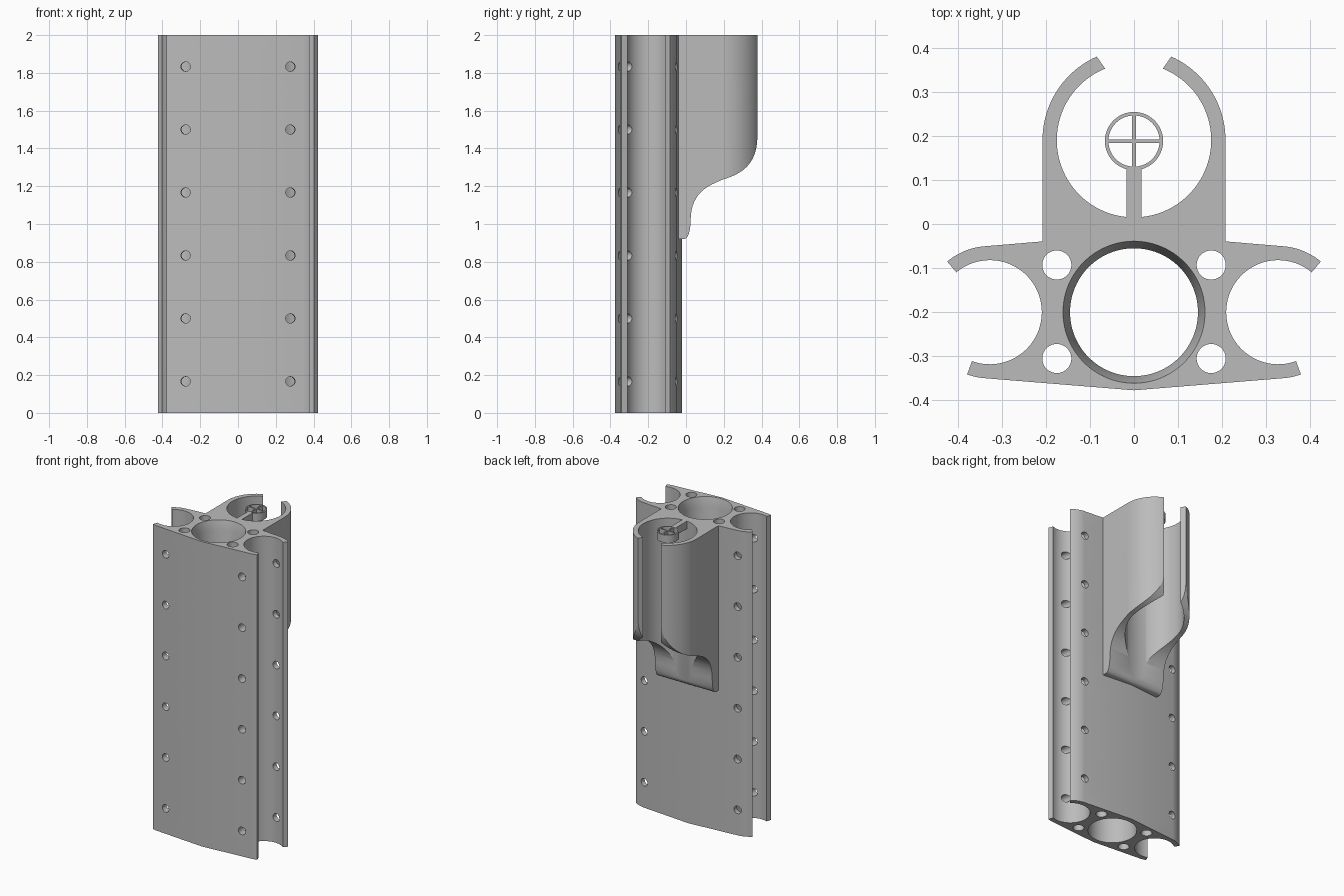
import bpy, bmesh
from math import cos, sin, pi, radians, atan2
from mathutils import Vector, Matrix
from mathutils.geometry import interpolate_bezier

if "Cube" in bpy.data.objects:
    bpy.data.objects.remove(bpy.data.objects["Cube"])

grey = bpy.data.materials.new("grey")
grey.use_nodes = True
COLOUR = (0.5, 0.5, 0.5, 1)
grey.diffuse_color = COLOUR
grey.node_tree.nodes["Principled BSDF"].inputs["Base Color"].default_value = COLOUR

H = 2.0


def arc(cx, cy, r, a0, a1, n=32):
    """Points along an arc, angles in degrees."""
    return [(cx + r * cos(radians(a0 + (a1 - a0) * i / n)),
             cy + r * sin(radians(a0 + (a1 - a0) * i / n))) for i in range(n + 1)]


def prism(bm, pts, lo, hi, place=None):
    """Extrude a flat outline from lo to hi; place maps (u, v, w) to 3D."""
    place = place or (lambda u, v, w: (u, v, w))
    low = [bm.verts.new(place(u, v, lo)) for u, v in pts]
    top = [bm.verts.new(place(u, v, hi)) for u, v in pts]
    bm.faces.new(low)
    bm.faces.new(top)
    for i in range(len(pts)):
        j = (i + 1) % len(pts)
        bm.faces.new((low[i], low[j], top[j], top[i]))


def lathe(bm, profile, matrix, n=64):
    """Closed solid of revolution from (radius, height) pairs."""
    rings = [[bm.verts.new(matrix @ Vector((r * cos(2 * pi * k / n), r * sin(2 * pi * k / n), z)))
              for k in range(n)] for r, z in profile]
    for a, b in zip(rings, rings[1:]):
        for k in range(n):
            m = (k + 1) % n
            bm.faces.new((a[k], a[m], b[m], b[k]))
    bm.faces.new(rings[0])
    bm.faces.new(rings[-1])


def finish(bm, name):
    bmesh.ops.recalc_face_normals(bm, faces=bm.faces[:])
    mesh = bpy.data.meshes.new(name)
    bm.to_mesh(mesh)
    bm.free()
    mesh.materials.append(grey)
    obj = bpy.data.objects.new(name, mesh)
    bpy.context.collection.objects.link(obj)
    return obj


def select(obj):
    bpy.ops.object.select_all(action='DESELECT')
    obj.select_set(True)
    bpy.context.view_layer.objects.active = obj


def boolean(obj, cutter, operation):
    select(obj)
    mod = obj.modifiers.new("cut", 'BOOLEAN')
    mod.operation, mod.object, mod.solver = operation, cutter, 'EXACT'
    bpy.ops.object.modifier_apply(modifier=mod.name)
    bpy.data.objects.remove(cutter)


def smooth(obj):
    select(obj)
    bpy.ops.object.shade_smooth_by_angle(angle=radians(25))


# Main body: shallow wedge section with an open round groove on each side
GX, GY = 0.327, -0.2
right_half = ([(0, -0.377)]
              + arc(GX, GY, 0.15, -86, -70, 6)
              + arc(GX, GY, 0.118, -70, -310, 56)
              + arc(GX, GY, 0.15, 50, 83, 10)
              + [(0, -0.022)])
left_half = [(-x, y) for x, y in reversed(right_half[1:-1])]
bm = bmesh.new()
prism(bm, right_half + left_half, 0, H)
body = finish(bm, "main_body")

# Central bore with a widened mouth, and four small bores
bm = bmesh.new()
lathe(bm, [(0.145, -0.1), (0.145, H - 0.06), (0.161, H), (0.161, H + 0.1)],
      Matrix.Translation((0, GY, 0)), 96)
for x in (-0.175, 0.175):
    for y in (-0.093, -0.305):
        lathe(bm, [(0.033, -0.1), (0.033, H + 0.1)], Matrix.Translation((x, y, 0)), 40)
boolean(body, finish(bm, "bore_cutter"), 'DIFFERENCE')

# Screw holes square to the front and back walls
bm = bmesh.new()
for side in (-1, 1):
    for x, y, back in ((0.277, -0.35, -1), (0.338, -0.06, 1)):
        normal = Vector((side * 0.08, back, 0)).normalized()
        turn = normal.to_track_quat('Z', 'Y').to_matrix().to_4x4()
        for i in range(6):
            spot = Matrix.Translation((side * x, y, H * (i + 0.5) / 6))
            lathe(bm, [(0.025, -0.08), (0.025, 0.08)], spot @ turn, 24)
boolean(body, finish(bm, "screw_hole_cutter"), 'DIFFERENCE')
smooth(body)

# Rear sleeve: slotted round channel on a straight-sided root
CY, OUT, INN = 0.19, 0.2075, 0.175
half = ([(0, -0.028), (OUT, -0.045)]
        + arc(0, CY, OUT, 0, 66, 24)
        + arc(0, CY, INN, 68, -90, 56))
bm = bmesh.new()
prism(bm, half + [(-x, y) for x, y in reversed(half[1:-1])], 0.8, H)
sleeve = finish(bm, "rear_sleeve")

# Sweeping lower edge of the sleeve, shaped as a side profile
curve = [(-0.01, 0.92), (0.015, 0.925), (0.024, 0.97), (0.025, 1.03),
         (0.03, 1.17), (0.12, 1.205), (0.2, 1.237),
         (0.29, 1.265), (0.375, 1.31), (0.378, 1.46)]
side_profile = [(-0.1, 0.92)]
for k in (0, 3, 6):
    points = interpolate_bezier(*[Vector((u, v, 0)) for u, v in curve[k:k + 4]], 17)
    side_profile += [(p.x, p.y) for p in points[:-1]]
side_profile += [curve[-1], (0.5, 1.6), (0.5, 2.2), (-0.1, 2.2)]
bm = bmesh.new()
prism(bm, side_profile, -0.5, 0.5, lambda u, v, w: (w, u, v))
boolean(sleeve, finish(bm, "edge_cutter"), 'INTERSECT')
smooth(sleeve)

# Guide ring with crossed bars, held by a spoke near the top
DEPTH = 0.05
bm = bmesh.new()
n = 64
outer, inner = arc(0, 0.188, 0.066, 0, 360, n), arc(0, 0.188, 0.058, 0, 360, n)
loops = [[bm.verts.new((x, y, z)) for x, y in pts[:-1]]
         for pts, z in ((outer, H), (inner, H), (inner, H - DEPTH), (outer, H - DEPTH))]
for a, b in zip(loops, loops[1:] + loops[:1]):
    for k in range(n):
        m = (k + 1) % n
        bm.faces.new((a[k], a[m], b[m], b[k]))
smooth(finish(bm, "guide_ring"))


def bar(name, x, y0, y1):
    bm = bmesh.new()
    prism(bm, [(-x, y0), (x, y0), (x, y1), (-x, y1)], H - DEPTH, H)
    return finish(bm, name)


bar("guide_bar_long", 0.004, 0.128, 0.248)
bar("guide_bar_cross", 0.06, 0.184, 0.192)
bar("guide_spoke", 0.017, 0.005, 0.128)
